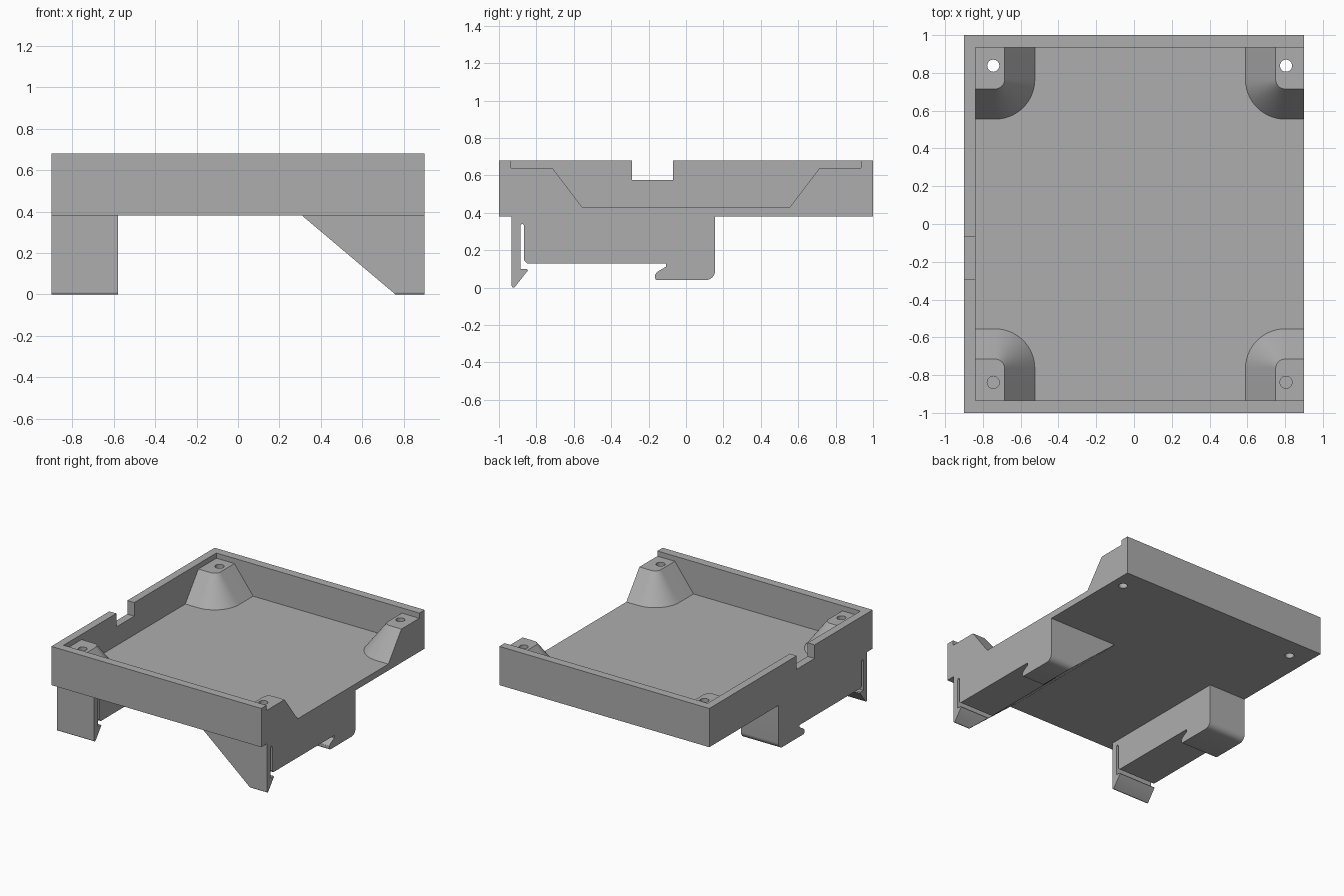
import bpy
import bmesh
from math import sin, cos, pi
from mathutils import Matrix

cube = bpy.data.objects.get("Cube")
if cube:
    bpy.data.objects.remove(cube, do_unlink=True)

GREY = (0.42, 0.42, 0.42, 1)
grey = bpy.data.materials.new("plain grey plastic")
grey.use_nodes = True
grey.diffuse_color = GREY
grey.node_tree.nodes["Principled BSDF"].inputs["Base Color"].default_value = GREY


def add_object(name, bm):
    bmesh.ops.recalc_face_normals(bm, faces=bm.faces)
    mesh = bpy.data.meshes.new(name)
    bm.to_mesh(mesh)
    bm.free()
    mesh.materials.append(grey)
    obj = bpy.data.objects.new(name, mesh)
    bpy.context.collection.objects.link(obj)
    return obj


def box(name, low, high):
    bm = bmesh.new()
    bmesh.ops.create_cube(bm, size=1)
    for v in bm.verts:
        v.co = [h if c > 0 else l for c, l, h in zip(v.co, low, high)]
    return add_object(name, bm)


def loft(name, ring_a, ring_b):
    """Close two matching outlines into a solid."""
    bm = bmesh.new()
    a = [bm.verts.new(p) for p in ring_a]
    b = [bm.verts.new(p) for p in ring_b]
    bm.faces.new(a)
    bm.faces.new(b)
    for i in range(len(a)):
        j = (i + 1) % len(a)
        bm.faces.new((a[i], a[j], b[j], b[i]))
    return add_object(name, bm)


def activate(obj):
    bpy.ops.object.select_all(action="DESELECT")
    obj.select_set(True)
    bpy.context.view_layer.objects.active = obj


def cut(obj, cutter):
    cutter.hide_render = True
    mod = obj.modifiers.new("cut", "BOOLEAN")
    mod.operation = "DIFFERENCE"
    mod.solver = "EXACT"
    mod.object = cutter
    activate(obj)
    bpy.ops.object.modifier_apply(modifier=mod.name)


def smooth(obj):
    activate(obj)
    bpy.ops.object.shade_smooth_by_angle(angle=pi / 7)


def arc(cy, cz, r, start, end, steps=6):
    """Arc points, angles in quarter turns."""
    angles = [(start + (end - start) * i / steps) * pi / 2 for i in range(steps + 1)]
    return [(cy + r * cos(t), cz + r * sin(t)) for t in angles]


BASE, FLOOR, BOSS_TOP, RIM = 0.38, 0.43, 0.64, 0.68
HALF_X, WALL_X, WALL_Y = 0.9, 0.84, 0.935

# Screw holes, one per corner
bm = bmesh.new()
for x in (-0.745, 0.805):
    for y in (-0.838, 0.838):
        bmesh.ops.create_cone(bm, cap_ends=True, segments=32, radius1=0.032,
                              radius2=0.032, depth=0.5,
                              matrix=Matrix.Translation((x, y, 0.55)))
holes = add_object("screw_hole_cutter", bm)

# Tray with three walls, one open side and a cable notch
tray = box("tray", (-HALF_X, -1, BASE), (HALF_X, 1, RIM))
cavity = box("cavity_cutter", (-WALL_X, -WALL_Y, FLOOR), (1.2, WALL_Y, 1))
notch = box("notch_cutter", (-1.2, -0.29, 0.575), (-0.7, -0.07, 1))
for cutter in (cavity, notch, holes):
    cut(tray, cutter)
smooth(tray)


# Corner screw bosses with flared, rounded sides
def boss(name, wall_x, cx, sx, sy):
    cy, wall_y = -sy * 0.765, -sy * WALL_Y

    def ring(r, z):
        pts = [(wall_x, wall_y), (wall_x, cy + sy * r)]
        pts += [(cx + sx * u, cy + sy * v) for u, v in arc(0, 0, r, 1, 0, 14)]
        pts.append((cx + sx * r, wall_y))
        return [(x, y, z) for x, y in pts]

    obj = loft(name, ring(0.21, FLOOR), ring(0.05, BOSS_TOP))
    cut(obj, holes)
    smooth(obj)


for end, sy in (("front", 1), ("back", -1)):
    boss(end + "_walled_boss", -WALL_X, -0.735, 1, sy)
    boss(end + "_open_side_boss", HALF_X, 0.8, -1, sy)

# Rail clip feet: sprung hook, slot, flat seat and rear lip
profile = [(-0.932, BASE), (-0.932, 0.01)]
profile += arc(-0.922, 0.01, 0.01, 2, 3.5, 4)
profile += [(-0.845, 0.092), (-0.85, 0.1), (-0.886, 0.1)]
profile += arc(-0.876, 0.33, 0.01, 2, 0, 8)
profile += [(-0.866, 0.145), (-0.851, 0.13), (-0.107, 0.13), (-0.107, 0.112),
            (-0.155, 0.083), (-0.165, 0.068), (-0.165, 0.052)]
profile += arc(-0.153, 0.052, 0.012, 2, 3, 4)
profile += arc(0.105, 0.09, 0.05, 3, 4, 8)
profile.append((0.155, BASE))


def foot(name, outer, inner_top, inner_bottom):
    def inner(z):
        return inner_bottom + (inner_top - inner_bottom) * z / BASE

    obj = loft(name, [(outer, y, z) for y, z in profile],
               [(inner(z), y, z) for y, z in profile])
    smooth(obj)


foot("straight_clip_foot", -HALF_X, -0.58, -0.58)
foot("sloped_clip_foot", HALF_X, 0.31, 0.76)

# Cutters are no longer needed
for cutter in (cavity, notch, holes):
    bpy.data.objects.remove(cutter, do_unlink=True)
